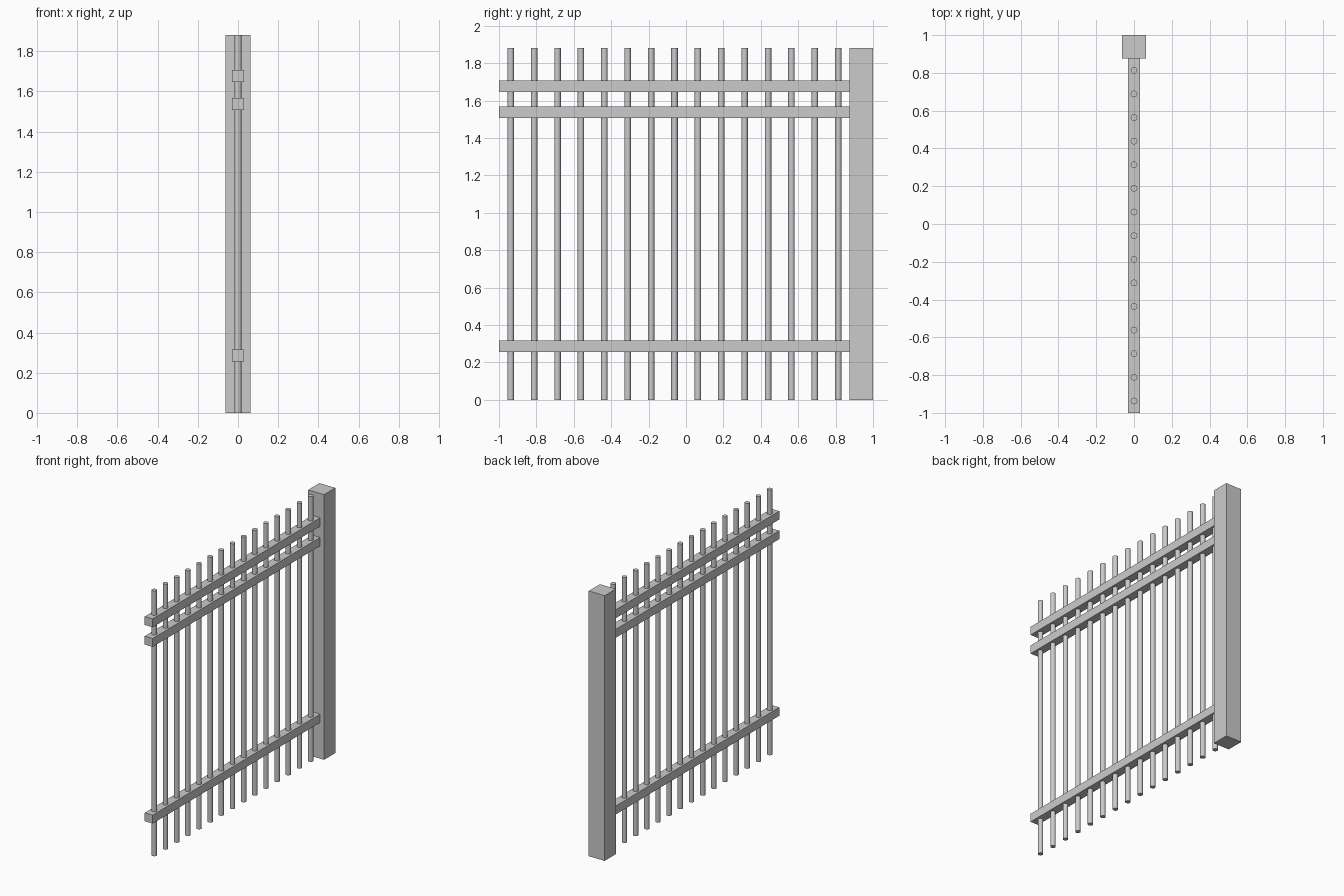
import bpy

if "Cube" in bpy.data.objects:
    bpy.data.objects.remove(bpy.data.objects["Cube"])


def box(name, x, y, z):
    """Box spanning the given (min, max) ranges."""
    bpy.ops.mesh.primitive_cube_add(size=1, location=[(a + b) / 2 for a, b in (x, y, z)])
    ob = bpy.context.object
    ob.name = name
    ob.scale = [b - a for a, b in (x, y, z)]
    bpy.ops.object.transform_apply(location=False, rotation=False, scale=True)
    return ob


HEIGHT = 1.88
POST_FACE = 0.875

# Square end post
box("end_post", (-0.0625, 0.0625), (POST_FACE, 1.0), (0, HEIGHT))

# Horizontal rails butting against the post
for name, z in (("bottom_rail", 0.286), ("middle_rail", 1.538), ("top_rail", 1.677)):
    box(name, (-0.031, 0.031), (-1.0, POST_FACE), (z - 0.03, z + 0.03))

# Round vertical bars running through the rails
COUNT, FIRST, LAST = 15, -0.937, 0.814
for i in range(COUNT):
    y = FIRST + (LAST - FIRST) * i / (COUNT - 1)
    bpy.ops.mesh.primitive_cylinder_add(vertices=24, radius=0.0175, depth=HEIGHT,
                                        location=(0, y, HEIGHT / 2))
    bpy.context.object.name = f"vertical_bar_{i + 1:02d}"
    bpy.ops.object.shade_smooth_by_angle()
